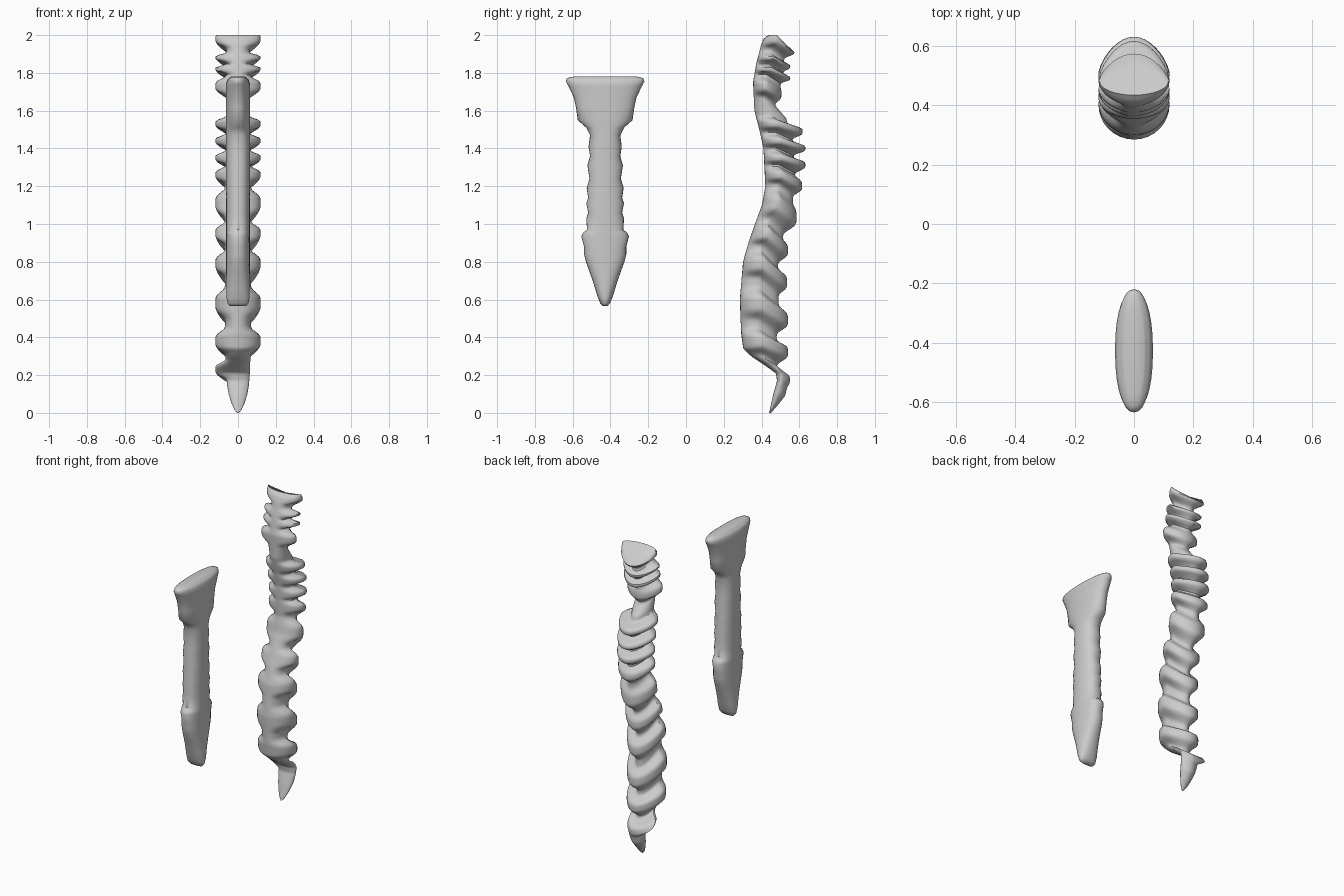
import bpy, bmesh, math


def curve(table, z):
    # smooth interpolation through (z, value) pairs sorted by z
    if z <= table[0][0]:
        return table[0][1]
    for (z0, v0), (z1, v1) in zip(table, table[1:]):
        if z <= z1:
            t = (z - z0) / (z1 - z0)
            return v0 + (v1 - v0) * t
    return table[-1][1]


def loft(name, rings):
    bm = bmesh.new()
    loops = [[bm.verts.new(p) for p in ring] for ring in rings]
    n = len(loops[0])
    for a, b in zip(loops, loops[1:]):
        for i in range(n):
            j = (i + 1) % n
            bm.faces.new((a[i], a[j], b[j], b[i]))
    bm.faces.new(loops[0])
    bm.faces.new(loops[-1])
    bmesh.ops.recalc_face_normals(bm, faces=bm.faces)
    mesh = bpy.data.meshes.new(name)
    bm.to_mesh(mesh)
    bm.free()
    ob = bpy.data.objects.new(name, mesh)
    bpy.context.collection.objects.link(ob)
    bpy.context.view_layer.objects.active = ob
    ob.select_set(True)
    bpy.ops.object.shade_smooth_by_angle(angle=math.radians(50))
    ob.select_set(False)
    return ob


# vertebrae: side height, half thickness, height of rear process, rear reach in y
VERTEBRAE = [
    (0.23, 0.035, 0.175, 0.55), (0.38, 0.05, 0.325, 0.54), (0.58, 0.06, 0.49, 0.54),
    (0.79, 0.05, 0.69, 0.535), (0.95, 0.042, 0.86, 0.54), (1.11, 0.055, 1.035, 0.585),
    (1.26, 0.032, 1.20, 0.615), (1.35, 0.026, 1.315, 0.632), (1.44, 0.026, 1.40, 0.632),
    (1.53, 0.028, 1.49, 0.618), (1.73, 0.038, 1.69, 0.505), (1.82, 0.018, 1.77, 0.552),
    (1.88, 0.018, 1.835, 0.552), (1.98, 0.034, 1.915, 0.575)]

FRONT = [(0, .44), (.1, .462), (.17, .482), (.21, .475), (.25, .42), (.30, .345), (.34, .303),
         (.42, .292), (.6, .285), (.8, .302), (.9, .33), (1.0, .365), (1.1, .402), (1.2, .42),
         (1.4, .41), (1.5, .388), (1.6, .362), (1.75, .355), (1.85, .372), (1.95, .398),
         (1.98, .41), (2.0, .435)]
VALLEY = [(0, .45), (.06, .49), (.12, .525), (.2, .54), (.3, .48), (.48, .48), (.68, .49),
          (.87, .485), (1.03, .515), (1.19, .565), (1.3, .575), (1.48, .565), (1.6, .53),
          (1.67, .47), (1.78, .50), (1.85, .515), (1.93, .52), (2, .50)]
WAIST = [(0, .004), (.015, .018), (.05, .034), (.1, .05), (.15, .058), (.2, .062), (.35, .068),
         (1.2, .068), (1.6, .06), (2, .062)]
REAR_Z = [(0, 0)] + [(v[0], v[2]) for v in VERTEBRAE] + [(2, 1.945)]

# spine: one loft whose rings swell and droop backwards at each vertebra
rings = []
N, SEG = 210, 32
for k in range(N + 1):
    z = 2 * k / N
    front, valley, waist = curve(FRONT, z), curve(VALLEY, z), curve(WAIST, z)
    drop = z - curve(REAR_Z, z)
    side = [0, 0]
    back = valley
    for i, (zc, h, zb, reach) in enumerate(VERTEBRAE):
        g = math.exp(-((z - zc) / h) ** 4 * 0.7)
        side[0] = max(side[0], g)
        if i:
            side[1] = max(side[1], g)
        back = max(back, valley + (reach - valley) * g)
    if z > 1.975:
        back -= (z - 1.975) * 1.4
    ring = []
    mid = front + (back - front) * 0.46
    for s in range(SEG):
        a = 2 * math.pi * s / SEG
        sx, cy = math.sin(a), math.cos(a)
        w = waist + (0.12 - waist) * side[1 if sx > 0 else 0]
        rear = max(0, cy)
        x = w * sx * (1 - 0.22 * rear)
        y = mid + cy * ((back - mid) if cy > 0 else (mid - front))
        ring.append((x, y, z - drop * rear))
    rings.append(ring)
loft("spine", rings)

# breastbone: flat rounded section, wide at the top and pointed below
HALF = [(.565, .012), (.58, .026), (.62, .042), (.7, .066), (.8, .102), (.84, .112), (.88, .112),
        (.935, .126), (.955, .115), (.97, .096), (1.03, .100), (1.06, .09), (1.11, .1), (1.14, .09),
        (1.19, .098), (1.24, .083), (1.31, .094), (1.36, .08), (1.41, .088), (1.47, .08),
        (1.51, .1), (1.55, .145), (1.62, .155), (1.67, .166), (1.73, .195), (1.755, .208),
        (1.77, .203), (1.778, .185), (1.782, .15)]
THICK = [(.565, .042), (.58, .056), (.62, .062), (1.74, .064), (1.765, .056), (1.782, .035)]
rings = []
heights = sorted({z for z, _ in HALF} | {.60, .66, .75, 1.74, 1.765})
for z in heights:
    h, t = curve(HALF, z), curve(THICK, z)
    ring = []
    for s in range(28):
        a = 2 * math.pi * s / 28
        c, d = math.cos(a), math.sin(a)
        ring.append((t * math.copysign(abs(c) ** 0.85, c),
                     -0.428 + h * math.copysign(abs(d) ** 0.9, d), z))
    rings.append(ring)
loft("breastbone", rings)
